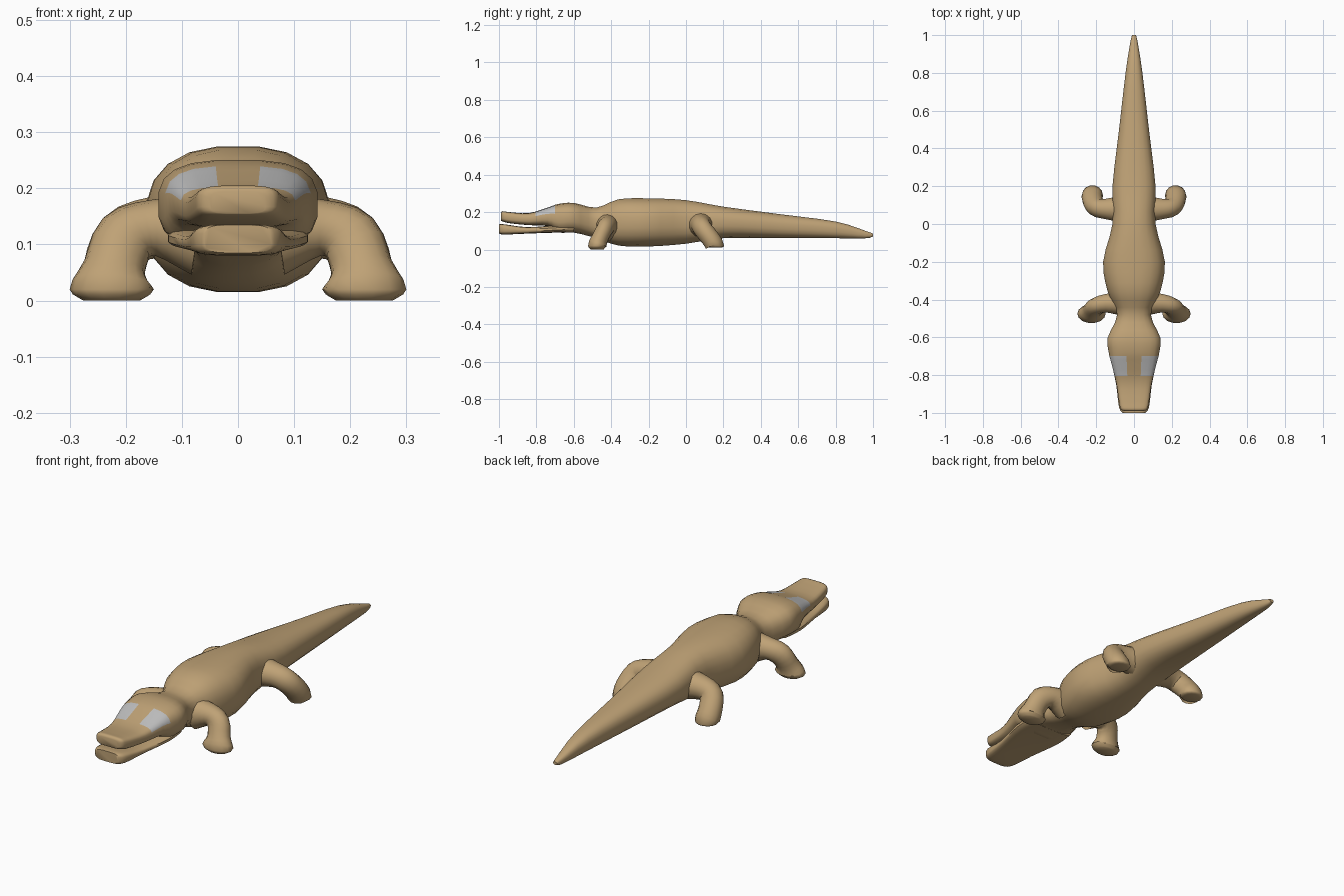
import bpy
import bmesh
import math
from mathutils import Vector

cube = bpy.data.objects.get("Cube")
if cube:
    bpy.data.objects.remove(cube)


def make_material(name, red, green, blue):
    material = bpy.data.materials.new(name)
    material.use_nodes = True
    colour = (red, green, blue, 1)
    material.diffuse_color = colour
    shader = material.node_tree.nodes["Principled BSDF"]
    shader.inputs["Base Color"].default_value = colour
    return material


tan_skin = make_material("tan_skin", 0.52, 0.36, 0.18)
grey_eye = make_material("grey_eye", 0.52, 0.52, 0.52)


def smooth_rows(rows, steps):
    """Pass a smooth spline through rows of values of any length."""
    rows = [Vector(row) for row in rows]
    last = len(rows) - 1
    result = []
    for index in range(last):
        start, end = rows[index], rows[index + 1]
        leave = (end - rows[max(index - 1, 0)]) / 2
        arrive = (rows[min(index + 2, last)] - start) / 2
        for step in range(steps):
            t = step / steps
            ease = t * t * (3 - 2 * t)
            result.append(start.lerp(end, ease)
                          + leave * t * (1 - t) ** 2
                          - arrive * t * t * (1 - t))
    result.append(rows[last])
    return result


def skin_rings(name, rings):
    """Join equal-sized rings of points into a closed, smooth tube."""
    bm = bmesh.new()
    loops = [[bm.verts.new(point) for point in ring] for ring in rings]
    for near, far in zip(loops, loops[1:]):
        for i in range(len(near)):
            bm.faces.new((near[i - 1], near[i], far[i], far[i - 1]))
    bm.faces.new(loops[0])
    bm.faces.new(loops[-1])
    bmesh.ops.recalc_face_normals(bm, faces=bm.faces)
    mesh = bpy.data.meshes.new(name)
    bm.to_mesh(mesh)
    bm.free()
    mesh.materials.append(tan_skin)
    part = bpy.data.objects.new(name, mesh)
    bpy.context.collection.objects.link(part)
    bpy.ops.object.select_all(action="DESELECT")
    part.select_set(True)
    bpy.context.view_layer.objects.active = part
    bpy.ops.object.shade_smooth_by_angle(angle=math.radians(50))
    return part


def soften(value, power):
    return math.copysign(abs(value) ** power, value)


def section(y, half_width, bottom, top, sides=20):
    """Rounded cross-section that grows boxier towards the snout."""
    boxiness = min(max(1.1 + 0.65 * y, 0.5), 0.8)
    middle, half_height = (top + bottom) / 2, (top - bottom) / 2
    ring = []
    for i in range(sides):
        angle = math.tau * (i + 0.5) / sides
        ring.append(Vector((half_width * soften(math.cos(angle), boxiness), y,
                            middle + half_height * soften(math.sin(angle), boxiness))))
    return ring


def loft(name, profile):
    return skin_rings(name, [section(*row) for row in smooth_rows(profile, 3)])


# Body from tail tip to upper snout: y, half width, bottom, top
body = loft("body", [
    (1, 0.01, 0.07, 0.085),
    (0.96, 0.02, 0.06, 0.1),
    (0.8, 0.045, 0.06, 0.15),
    (0.5, 0.08, 0.06, 0.19),
    (0.2, 0.115, 0.06, 0.23),
    (0, 0.115, 0.03, 0.265),
    (-0.2, 0.165, 0.015, 0.275),
    (-0.36, 0.14, 0.02, 0.27),
    (-0.48, 0.09, 0.06, 0.225),
    (-0.6, 0.14, 0.09, 0.25),
    (-0.68, 0.135, 0.09, 0.245),
    (-0.74, 0.12, 0.125, 0.225),
    (-0.84, 0.095, 0.13, 0.195),
    (-0.94, 0.08, 0.14, 0.2),
    (-0.98, 0.07, 0.15, 0.205),
    (-0.99, 0.05, 0.155, 0.195),
])

# Eye patches on the upper sides of the head
body.data.materials.append(grey_eye)
for face in body.data.polygons:
    x, y, z = face.center
    if abs(y + 0.75) < 0.05 and abs(x) > 0.045 and 0.18 < z < 0.235:
        face.material_index = 1

# Lower jaw, hinged inside the back of the head
loft("lower_jaw", [
    (-0.6, 0.12, 0.09, 0.14),
    (-0.7, 0.125, 0.09, 0.13),
    (-0.85, 0.095, 0.085, 0.12),
    (-0.97, 0.08, 0.08, 0.135),
    (-1, 0.06, 0.085, 0.135),
])


def leg(name, path, side, sides=14):
    """Sweep an oval along a bent leg, ending in a level foot."""
    rows = smooth_rows(path, 3)
    points = [Vector(row[:3]) for row in rows]
    rings = []
    for i, row in enumerate(rows):
        along = points[min(i + 1, len(rows) - 1)] - points[max(i - 1, 0)]
        if row[2] < 0.025:
            along = Vector((0, 0, -1))
        across = along.cross(Vector((0, 1, 0))).normalized()
        deep = across.cross(along).normalized()
        ring = []
        for k in range(sides):
            angle = math.tau * k / sides
            point = (points[i] + across * row[3] * math.cos(angle)
                     + deep * row[4] * math.sin(angle))
            point.x *= side
            ring.append(point)
        rings.append(ring)
    skin_rings(name, rings)


# Leg paths from hip to sole: x, y, z, width radius, depth radius
front_leg = [
    (0.07, -0.42, 0.12, 0.075, 0.065),
    (0.15, -0.42, 0.13, 0.05, 0.05),
    (0.2, -0.435, 0.11, 0.055, 0.045),
    (0.22, -0.46, 0.06, 0.055, 0.045),
    (0.225, -0.475, 0.02, 0.075, 0.05),
    (0.225, -0.475, 0, 0.05, 0.035),
]
back_leg = [
    (0.06, 0.08, 0.13, 0.07, 0.075),
    (0.15, 0.08, 0.13, 0.055, 0.055),
    (0.2, 0.09, 0.11, 0.055, 0.05),
    (0.22, 0.13, 0.06, 0.055, 0.05),
    (0.22, 0.155, 0.02, 0.055, 0.05),
    (0.22, 0.155, 0.01, 0.04, 0.035),
]
for label, side in (("left", 1), ("right", -1)):
    leg(label + "_front_leg", front_leg, side)
    leg(label + "_back_leg", back_leg, side)
